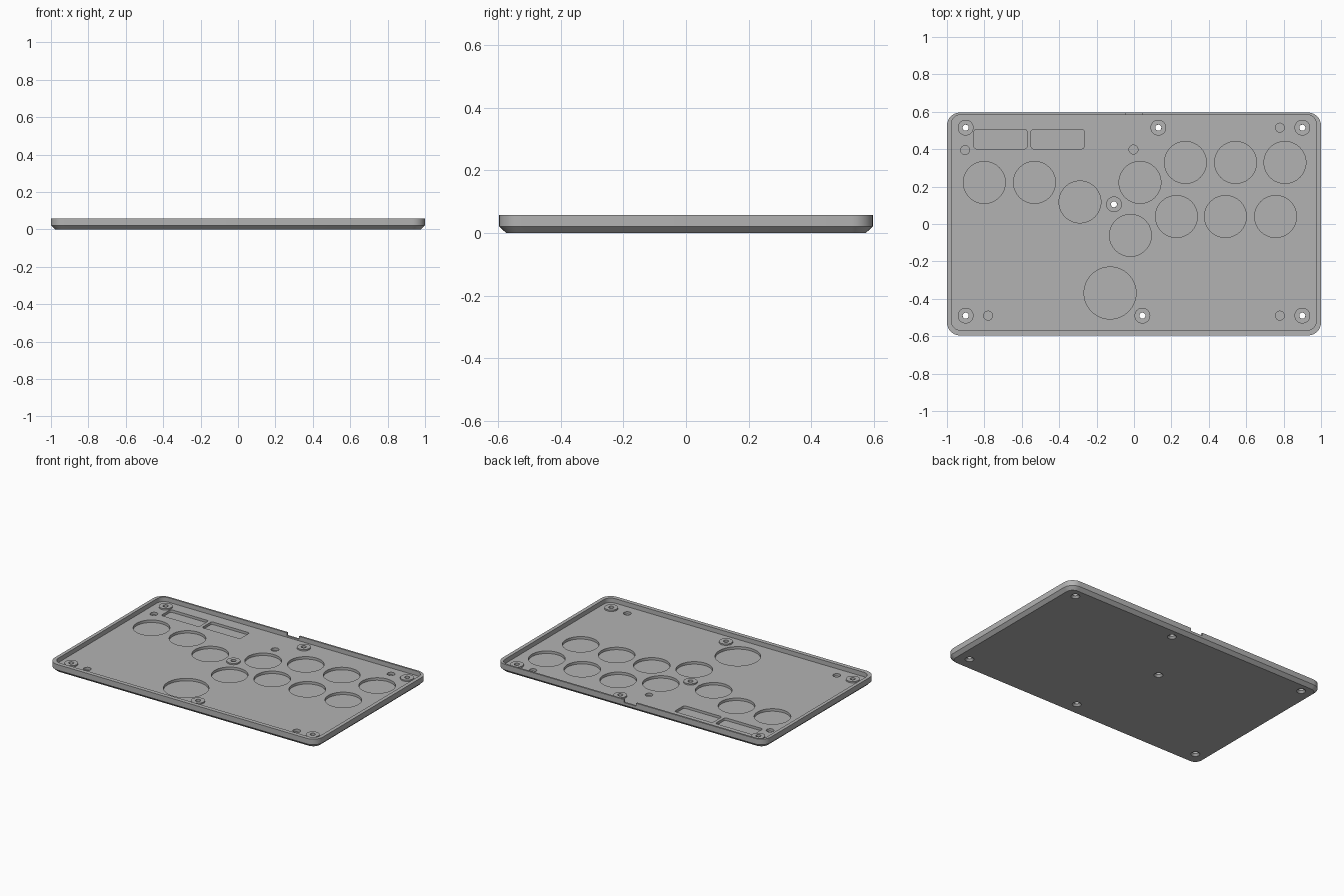
import bpy, bmesh
from math import cos, sin, pi

if "Cube" in bpy.data.objects:
    bpy.data.objects.remove(bpy.data.objects["Cube"], do_unlink=True)

FLOOR, TOP, POCKET = 0.028, 0.058, 0.011

grey = bpy.data.materials.new("light grey plastic")
grey.use_nodes = True
colour = (0.45, 0.45, 0.45, 1)
grey.diffuse_color = colour
grey.node_tree.nodes["Principled BSDF"].inputs["Base Color"].default_value = colour


def rounded_rect(x0, x1, y0, y1, r, z, steps=8):
    """Closed outline with rounded corners, anticlockwise."""
    corners = [(x1 - r, y1 - r), (x0 + r, y1 - r), (x0 + r, y0 + r), (x1 - r, y0 + r)]
    return [(cx + r * cos((q + i / steps) * pi / 2), cy + r * sin((q + i / steps) * pi / 2), z)
            for q, (cx, cy) in enumerate(corners) for i in range(steps + 1)]


def circle(x, y, r, z, sides):
    return [(x + r * cos(2 * pi * i / sides), y + r * sin(2 * pi * i / sides), z)
            for i in range(sides)]


def loft(bm, rings, caps=True):
    """Bridge stacked outlines of equal length, capping both ends if asked."""
    loops = [[bm.verts.new(p) for p in ring] for ring in rings]
    n = len(loops[0])
    for a, b in zip(loops, loops[1:]):
        for i in range(n):
            j = (i + 1) % n
            bm.faces.new((a[i], a[j], b[j], b[i]))
    if caps:
        bm.faces.new(loops[0][::-1])
        bm.faces.new(loops[-1])


def make_object(name, bm):
    mesh = bpy.data.meshes.new(name)
    bm.to_mesh(mesh)
    bm.free()
    mesh.materials.append(grey)
    ob = bpy.data.objects.new(name, mesh)
    bpy.context.collection.objects.link(ob)
    return ob


def activate(ob):
    bpy.ops.object.select_all(action="DESELECT")
    ob.select_set(True)
    bpy.context.view_layer.objects.active = ob


# Tray shell: chamfered base, outer wall, rim, inner wall, floor
bm = bmesh.new()
loft(bm, [
    rounded_rect(-0.978, 0.978, -0.574, 0.574, 0.048, 0),
    rounded_rect(-1, 1, -0.596, 0.596, 0.07, 0.021),
    rounded_rect(-1, 1, -0.596, 0.596, 0.07, TOP),
    rounded_rect(-0.977, 0.975, -0.568, 0.584, 0.05, TOP),
    rounded_rect(-0.977, 0.975, -0.568, 0.584, 0.05, FLOOR),
])
tray = make_object("tray", bm)

screws = [(-0.9, 0.515), (0.13, 0.515), (0.9, 0.515), (-0.107, 0.105),
          (-0.9, -0.49), (0.045, -0.49), (0.9, -0.49)]
buttons = [(-0.80, 0.222), (-0.532, 0.222), (-0.289, 0.118), (0.032, 0.222),
           (-0.019, -0.061), (0.275, 0.329), (0.543, 0.329), (0.807, 0.329),
           (0.227, 0.04), (0.489, 0.04), (0.757, 0.04)]
pits = [(0.78, 0.515), (0.78, -0.49), (-0.78, -0.49), (-0.903, 0.395), (-0.003, 0.398)]

# Cutter: all pockets, screw holes and the cable notch
bm = bmesh.new()
pockets = [(x, y, 0.112) for x, y in buttons] + [(x, y, 0.024) for x, y in pits]
pockets.append((-0.128, -0.369, 0.139))
for x, y, r in pockets:
    sides = 64 if r > 0.1 else 24
    loft(bm, [circle(x, y, r, z, sides) for z in (POCKET, TOP)])
for x in (-0.855, -0.55):
    loft(bm, [rounded_rect(x, x + 0.283, 0.402, 0.505, 0.012, z, 4) for z in (POCKET, TOP)])
for x, y in screws:
    loft(bm, [circle(x, y, r, z, 24) for r, z in
              ((0.03, -0.002), (0.028, 0), (0.016, 0.013), (0.016, TOP))])
loft(bm, [rounded_rect(-0.045, 0.045, 0.57, 0.62, 0.002, z, 2) for z in (0.038, 0.08)])
bmesh.ops.recalc_face_normals(bm, faces=bm.faces)
cutter = make_object("cutter", bm)
cutter.hide_render = True

activate(tray)
mod = tray.modifiers.new("cuts", "BOOLEAN")
mod.operation = "DIFFERENCE"
mod.solver = "EXACT"
mod.object = cutter
bpy.ops.object.modifier_apply(modifier=mod.name)
bpy.data.objects.remove(cutter, do_unlink=True)
bpy.ops.object.shade_smooth_by_angle(angle=pi / 6)

# Raised screw bosses around the through holes
bm = bmesh.new()
for x, y in screws:
    loft(bm, [circle(x, y, r, z, 32) for r, z in
              ((0.042, FLOOR), (0.042, FLOOR + 0.009), (0.016, FLOOR + 0.009), (0.016, FLOOR))],
         caps=False)
bosses = make_object("screw_bosses", bm)
activate(bosses)
bpy.ops.object.shade_smooth_by_angle(angle=pi / 6)
